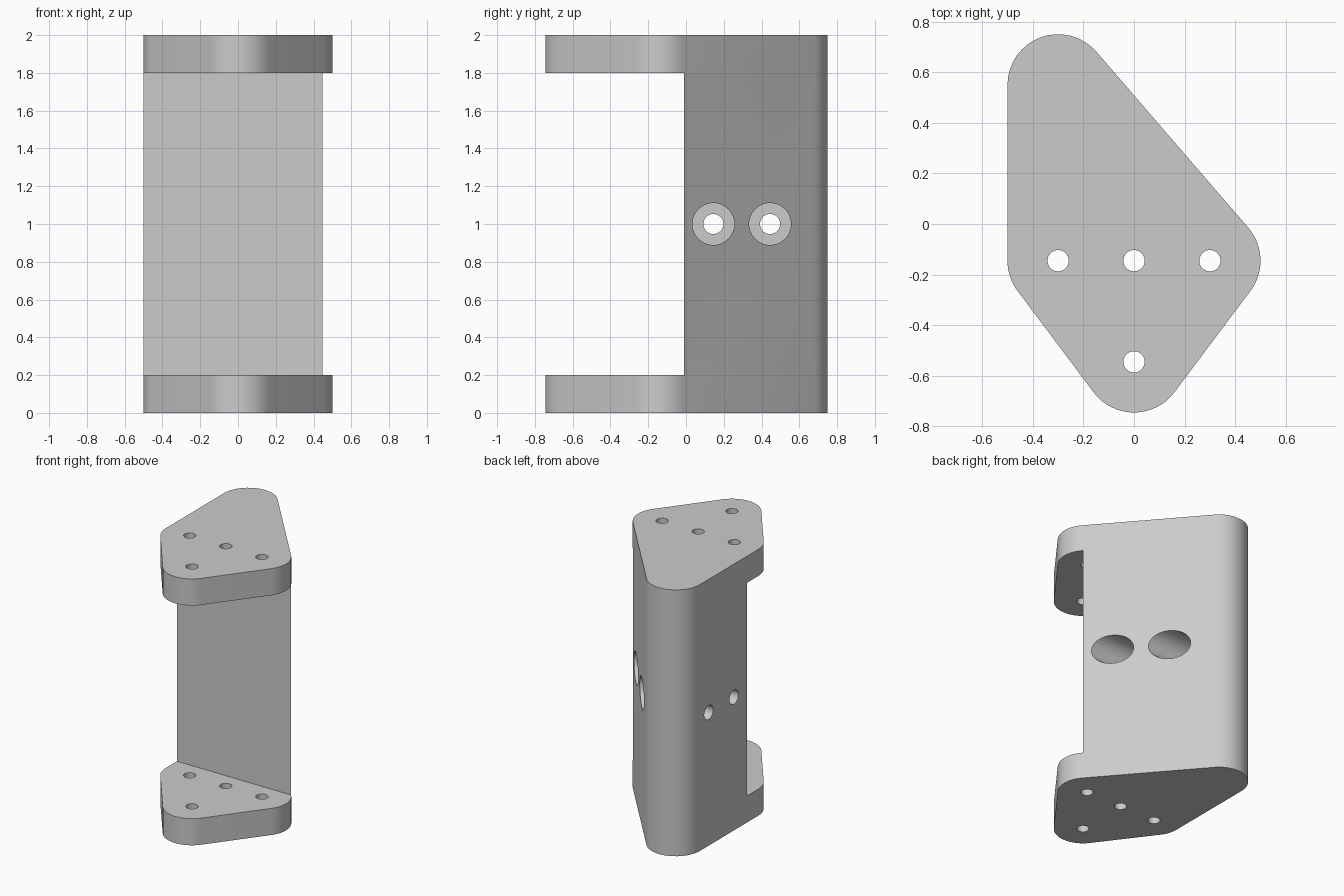
import bpy
import bmesh
from math import atan2, cos, sin, pi
from mathutils import Vector

if "Cube" in bpy.data.objects:
    bpy.data.objects.remove(bpy.data.objects["Cube"])

grey = bpy.data.materials.new("light grey")
grey.use_nodes = True
grey.diffuse_color = (0.6, 0.6, 0.6, 1)
grey.node_tree.nodes["Principled BSDF"].inputs["Base Color"].default_value = (0.6, 0.6, 0.6, 1)

RADIUS = 0.2
STEPS = 16


def rounded_outline(corners):
    """Outline wrapped around a circle at each corner, counter-clockwise."""
    points = []
    for i, c in enumerate(corners):
        before = c - corners[i - 1]
        after = corners[(i + 1) % len(corners)] - c
        start = atan2(before.y, before.x) - pi / 2
        sweep = (atan2(after.y, after.x) - pi / 2 - start) % (2 * pi)
        for k in range(STEPS + 1):
            a = start + sweep * k / STEPS
            points.append((c.x + RADIUS * cos(a), c.y + RADIUS * sin(a), 0))
    return points


def extrude_outline(name, points, height):
    bm = bmesh.new()
    face = bm.faces.new([bm.verts.new(p) for p in points])
    top = bmesh.ops.extrude_face_region(bm, geom=[face])["geom"]
    bmesh.ops.translate(bm, vec=(0, 0, height),
                        verts=[v for v in top if isinstance(v, bmesh.types.BMVert)])
    bmesh.ops.recalc_face_normals(bm, faces=bm.faces)
    mesh = bpy.data.meshes.new(name)
    bm.to_mesh(mesh)
    bm.free()
    mesh.materials.append(grey)
    obj = bpy.data.objects.new(name, mesh)
    bpy.context.collection.objects.link(obj)
    return obj


def cut(target, cutter):
    """Subtract the active cutter and remove it."""
    bpy.context.view_layer.objects.active = target
    mod = target.modifiers.new("cut", "BOOLEAN")
    mod.operation = "DIFFERENCE"
    mod.solver = "EXACT"
    mod.object = cutter
    bpy.ops.object.modifier_apply(modifier=mod.name)
    bpy.data.objects.remove(cutter)


def drill(target, radius, start, end):
    start, end = Vector(start), Vector(end)
    axis = end - start
    bpy.ops.mesh.primitive_cylinder_add(
        vertices=48, radius=radius, depth=axis.length, location=(start + end) / 2,
        rotation=axis.to_track_quat("Z", "Y").to_euler())
    cut(target, bpy.context.object)


# Solid bracket body with rounded corners
corners = [Vector(p) for p in ((-0.3, 0.55), (-0.3, -0.145), (0, -0.545), (0.3, -0.145))]
bracket = extrude_outline("bracket", rounded_outline(corners), 2)

# Open front between the two end plates
bpy.ops.mesh.primitive_cube_add(size=1, location=(0, -0.51, 1))
bpy.context.object.scale = (2, 1, 1.6)
bpy.context.view_layer.update()
cut(bracket, bpy.context.object)

# Bolt holes through both end plates
for x, y in ((-0.3, -0.145), (0, -0.145), (0.3, -0.145), (0, -0.545)):
    drill(bracket, 0.042, (x, y, -0.1), (x, y, 2.1))

# Counterbored side holes through the upright
for y in (0.145, 0.445):
    drill(bracket, 0.053, (-0.7, y, 1), (0.7, y, 1))
    drill(bracket, 0.111, (-0.3, y, 1), (0.7, y, 1))

# Smooth the rounded walls and keep the edges crisp
bpy.ops.object.select_all(action="DESELECT")
bracket.select_set(True)
bpy.context.view_layer.objects.active = bracket
bpy.ops.object.shade_smooth_by_angle(angle=pi / 6)
